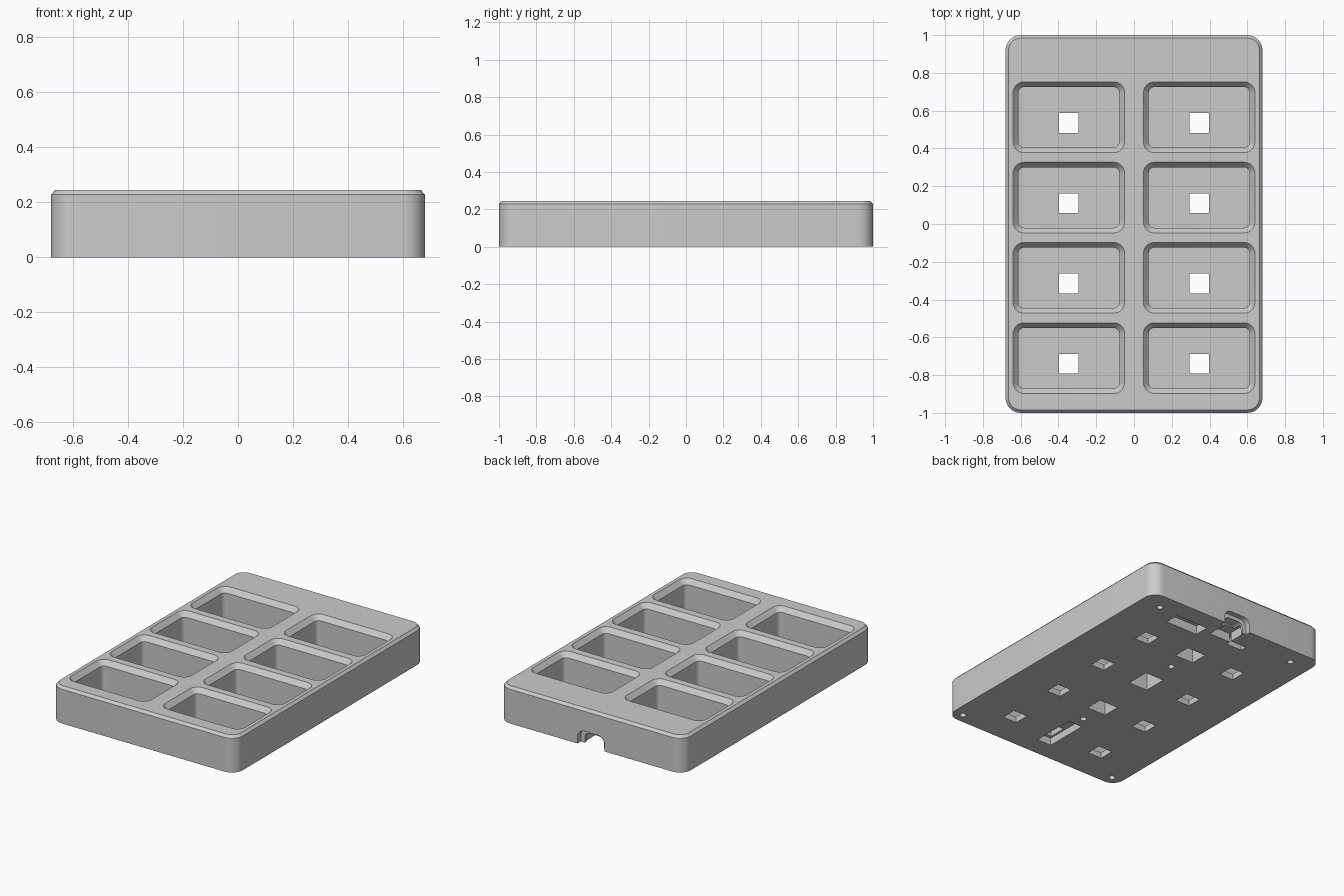
import bpy, bmesh, math

cube = bpy.data.objects.get("Cube")
if cube:
    bpy.data.objects.remove(cube, do_unlink=True)

grey = bpy.data.materials.new("plain grey")
grey.use_nodes = True
colour = (0.6, 0.6, 0.6, 1)
grey.diffuse_color = colour
grey.node_tree.nodes["Principled BSDF"].inputs["Base Color"].default_value = colour


def rounded_loft(name, cx, cy, levels, steps=8):
    """Stack rounded rectangles given as (z, half width, half depth, radius)."""
    bm = bmesh.new()
    rings = []
    for z, hx, hy, r in levels:
        ring = []
        for q, (sx, sy) in enumerate(((1, 1), (-1, 1), (-1, -1), (1, -1))):
            for i in range(steps + 1 if r else 1):
                a = (q + i / steps) * math.pi / 2
                ring.append(bm.verts.new((cx + sx * (hx - r) + r * math.cos(a),
                                          cy + sy * (hy - r) + r * math.sin(a), z)))
        rings.append(ring)
    bm.faces.new(rings[0][::-1])
    bm.faces.new(rings[-1])
    for low, high in zip(rings, rings[1:]):
        for i in range(len(low)):
            j = (i + 1) % len(low)
            bm.faces.new((low[i], low[j], high[j], high[i]))
    mesh = bpy.data.meshes.new(name)
    bm.to_mesh(mesh)
    bm.free()
    mesh.materials.append(grey)
    obj = bpy.data.objects.new(name, mesh)
    bpy.context.collection.objects.link(obj)
    return obj


# Tray body with a bevelled top edge
HEIGHT = 0.245
tray = rounded_loft("tray_body", 0, 0, [(0, 0.68, 1, 0.08), (0.228, 0.68, 1, 0.08),
                                        (HEIGHT, 0.664, 0.984, 0.064)])


def cut(cutter):
    cutter.hide_render = True
    mod = tray.modifiers.new("cut", "BOOLEAN")
    mod.operation = "DIFFERENCE"
    mod.solver = "EXACT"
    mod.object = cutter
    bpy.context.view_layer.objects.active = tray
    bpy.ops.object.modifier_apply(modifier=mod.name)
    bpy.data.objects.remove(cutter, do_unlink=True)


def pocket(cx, cy, hx, hy, depth, r=0):
    cut(rounded_loft("pocket_cutter", cx, cy, [(-0.05, hx, hy, r), (depth, hx, hy, r)]))


# Eight wells with flared rims and a square hole in each floor
PITCH = 0.425
for row in range(4):
    y = 0.565 - row * PITCH
    for side in (-1, 1):
        x = side * 0.345
        cut(rounded_loft("well_cutter", x, y, [
            (0.04, 0.267, 0.16, 0.03), (0.213, 0.267, 0.16, 0.03),
            (HEIGHT, 0.295, 0.187, 0.057), (HEIGHT + 0.03, 0.321, 0.213, 0.083)]))
        pocket(x, y - 0.03, 0.052, 0.052, 0.1)

# Underside pockets along the centre line
for row, half in enumerate((0.06, 0.08, 0.06)):
    pocket(0, 0.545 - row * PITCH, 0.07, half, 0.13)
pocket(0, -0.72, 0.053, 0.15, 0.05)
pocket(0, -0.79, 0.04, 0.06, 0.1)

# Pockets near the back wall
pocket(0.26, 0.82, 0.12, 0.05, 0.06)
pocket(0, 0.89, 0.08, 0.06, 0.06)
pocket(-0.14, 0.82, 0.06, 0.022, 0.06)

# Screw holes
for x, y in ((0, 0.36), (0, -0.49), (0.605, -0.935), (-0.605, -0.935),
             (0.53, 0.88), (-0.53, 0.88)):
    pocket(x, y, 0.02, 0.02, 0.1, 0.0199)


# Stepped cable notch through the back wall
def back_notch(half, top, radius, y):
    obj = rounded_loft("notch_cutter", 0, 0, [(0, half, top, radius), (0.3, half, top, radius)])
    obj.rotation_euler.x = -math.pi / 2
    obj.location.y = y
    bpy.context.view_layer.update()
    cut(obj)


back_notch(0.1, 0.095, 0.05, 0.965)
back_notch(0.07, 0.07, 0.035, 0.9)

# Smooth the rounded corners, keep the hard edges
tray.select_set(True)
bpy.context.view_layer.objects.active = tray
bpy.ops.object.shade_smooth_by_angle(angle=math.radians(30))
